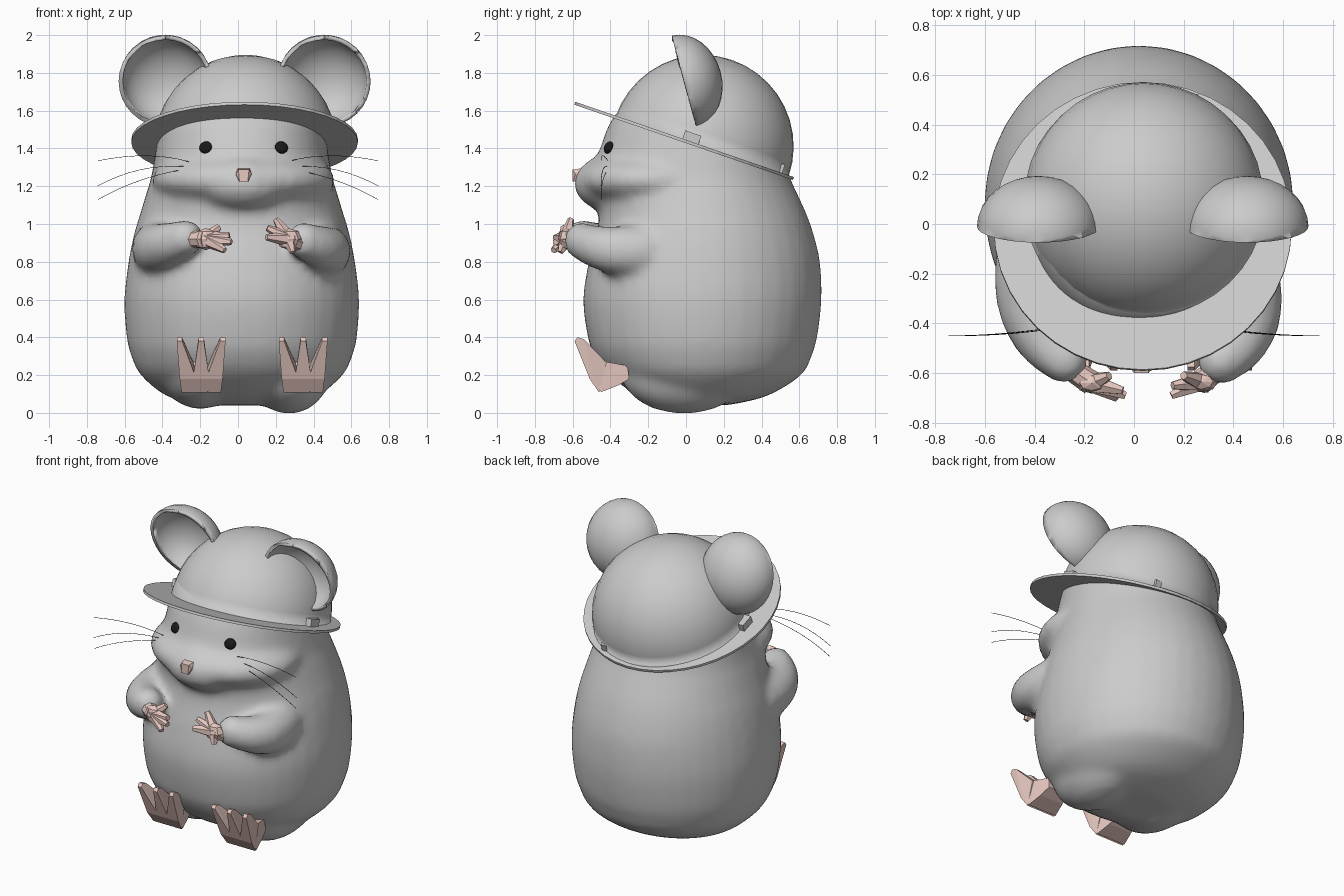
import bpy, bmesh
from math import sin, cos, pi, radians
from mathutils import Vector, Matrix

if "Cube" in bpy.data.objects:
    bpy.data.objects.remove(bpy.data.objects["Cube"])

CX = 0.035  # symmetry plane of the figure


def material(name, col):
    m = bpy.data.materials.new(name)
    m.diffuse_color = (*col, 1)
    m.use_nodes = True
    m.node_tree.nodes["Principled BSDF"].inputs["Base Color"].default_value = m.diffuse_color
    return m


PINK = material("pink_skin", (0.8, 0.58, 0.53))
BLACK = material("black", (0.01, 0.01, 0.01))


def finish(name, bm, mat=None, smooth=True):
    bmesh.ops.recalc_face_normals(bm, faces=bm.faces)
    me = bpy.data.meshes.new(name)
    for f in bm.faces:
        f.smooth = smooth
    bm.to_mesh(me)
    bm.free()
    ob = bpy.data.objects.new(name, me)
    bpy.context.collection.objects.link(ob)
    if mat:
        me.materials.append(mat)
    return ob


def ball(bm, c, r, seg=24, rot=Matrix()):
    m = Matrix.Translation(c) @ rot @ Matrix.Diagonal((*r, 1))
    return bmesh.ops.create_uvsphere(bm, u_segments=seg, v_segments=max(4, seg // 2), radius=1, matrix=m)


def limb(bm, a, b, ra, rb, seg=6):
    a, b = Vector(a), Vector(b)
    m = Matrix.Translation((a + b) / 2) @ (b - a).to_track_quat('Z', 'Y').to_matrix().to_4x4()
    bmesh.ops.create_cone(bm, cap_ends=True, segments=seg, radius1=ra, radius2=rb,
                          depth=(b - a).length, matrix=m)


def hull(bm, pts):
    vs = [bm.verts.new(p) for p in pts]
    bmesh.ops.convex_hull(bm, input=vs)


def box(name, c, size, rot=Matrix()):
    bm = bmesh.new()
    bmesh.ops.create_cube(bm, size=1, matrix=Matrix.Translation(c) @ rot @ Matrix.Diagonal((*size, 1)))
    return finish(name, bm, smooth=False)


# body and head: stacked rings (z, half width, front y, back y), smoothly interpolated
RINGS = [(0.04, .22, -.10, .22), (.09, .40, -.25, .43), (.2, .535, -.41, .61), (.3, .585, -.485, .665),
         (.4, .61, -.52, .695), (.6, .622, -.545, .718), (.8, .60, -.515, .71), (.95, .57, -.475, .675),
         (1.05, .54, -.46, .64), (1.15, .51, -.48, .595), (1.25, .48, -.51, .55), (1.4, .455, -.455, .51),
         (1.5, .44, -.42, .49), (1.58, .42, -.375, .46), (1.65, .37, -.29, .41), (1.78, .25, -.1, .28)]
N = 36


def dense(rows, k=4):
    out = []
    for i in range(len(rows) - 1):
        p = [rows[max(0, min(len(rows) - 1, i + d))] for d in (-1, 0, 1, 2)]
        for j in range(k):
            t = j / k
            out.append([.5 * (2 * b + (c - a) * t + (2 * a - 5 * b + 4 * c - d) * t * t
                              + (3 * b - a - 3 * c + d) * t ** 3) for a, b, c, d in zip(*p)])
    return out + [rows[-1]]


bm = bmesh.new()
loops = []
for z, rx, yf, yb in dense(RINGS):
    yc = 0.08
    lp = []
    for i in range(N):
        a = 2 * pi * i / N
        c, s = cos(a), sin(a)
        if s < 0:  # the front is slightly squarer than the back
            c, s = (abs(c) ** .93 * (1 if c > 0 else -1), -abs(s) ** .93)
        lp.append(bm.verts.new((0.02 + rx * c, yc + ((yb - yc) if s > 0 else (yc - yf)) * s, z)))
    loops.append(lp)
for p, q in zip(loops, loops[1:]):
    for i in range(N):
        bm.faces.new((p[i], p[(i + 1) % N], q[(i + 1) % N], q[i]))
bm.faces.new(loops[0])
bm.faces.new(loops[-1])
# broad snout with cheeks, haunches
ball(bm, (0.03, -.16, 1.235), (.485, .415, .17), 32)
ball(bm, (0.03, -.36, 1.215), (.26, .235, .16))
ball(bm, (-.2, -.03, .24), (.22, .34, .22))
ball(bm, (.27, -.01, .22), (.22, .34, .225))
# arms melt into the body
ARMS = [((-.41, -.16, .87), (-.46, -.42, .86), (-.28, -.545, .925)),
        ((.42, -.16, .86), (.54, -.42, .84), (.35, -.55, .91))]
for p0, p1, p2 in ARMS:
    p0, p1, p2 = map(Vector, (p0, p1, p2))
    for i in range(9):
        t = i / 8
        c = p0 * (1 - t) ** 2 + p1 * 2 * t * (1 - t) + p2 * t * t
        r = .155 - .055 * t
        ball(bm, c, (r, r, r), 16)
body = finish("body", bm)
rm = body.modifiers.new("blend", 'REMESH')
rm.mode = 'VOXEL'
rm.voxel_size = 0.025
rm.use_smooth_shade = True
sm = body.modifiers.new("soften", 'SMOOTH')
sm.factor = 0.5
sm.iterations = 9

# hat: tilted crown and brim
TILT = Matrix.Rotation(radians(-19), 4, 'X')
bm = bmesh.new()
ball(bm, (0, 0, 0), (.485, .485, .485), 40)
bmesh.ops.bisect_plane(bm, geom=bm.verts[:] + bm.edges[:] + bm.faces[:], plane_co=(0, 0, 0),
                       plane_no=(0, 0, 1), clear_inner=True)
bm.transform(Matrix.Translation((CX + .005, .085, 1.41)) @ TILT)
finish("hat_crown", bm)
bm = bmesh.new()
bmesh.ops.create_cone(bm, cap_ends=True, segments=40, radius1=.6, radius2=.6, depth=.016,
                      matrix=Matrix.Translation((CX, -.01, 1.44)) @ TILT @ Matrix.Diagonal((1, 1.02, 1, 1)))
finish("hat_brim", bm, smooth=False)

# ears: open cups facing forward, with clips on the brim
for s, side in ((-1, "left"), (1, "right")):
    bm = bmesh.new()
    ball(bm, (0, 0, 0), (.247, .2, .25), 32)
    bmesh.ops.bisect_plane(bm, geom=bm.verts[:] + bm.edges[:] + bm.faces[:], plane_co=(0, 0, 0),
                           plane_no=(0, 1, 0), clear_inner=True)
    bm.transform(Matrix.Translation((CX + s * .42, -.01, 1.755)) @ Matrix.Rotation(radians(15), 4, 'X'))
    ear = finish(side + "_ear", bm)
    so = ear.modifiers.new("thickness", 'SOLIDIFY')
    so.thickness = .022
    so.offset = -1
    box(side + "_ear_clip", (CX + s * .475, .03, 1.455), (.07, .09, .055), TILT)
box("back_clip", (.24, .5, 1.29), (.04, .03, .06), TILT)

# eyes and nose
for s in (-1, 1):
    bm = bmesh.new()
    ball(bm, (.03 + s * .2, -.41, 1.405), (.036, .022, .034), 16,
         Matrix.Rotation(s * radians(20), 4, 'Z') @ Matrix.Rotation(radians(-25), 4, 'X'))
    finish("eye", bm, BLACK)
bm = bmesh.new()
hull(bm, [(.03 + x * s, y, z) for s in (-1, 1) for x, y, z in
          ((.032, -.55, 1.295), (.028, -.60, 1.288), (.042, -.585, 1.265), (.022, -.60, 1.225), (.03, -.53, 1.222))])
finish("nose", bm, PINK, False)

# whiskers
W = [((.26, 1.33), (.47, 1.39), (.74, 1.335)), ((.28, 1.305), (.53, 1.32), (.745, 1.2)),
     ((.28, 1.29), (.53, 1.25), (.74, 1.13))]
for s in (-1, 1):
    cu = bpy.data.curves.new("whiskers", 'CURVE')
    cu.dimensions = '3D'
    cu.bevel_depth = .0014
    cu.bevel_resolution = 1
    for a, b, c in W:
        sp = cu.splines.new('POLY')
        sp.points.add(8)
        for i, p in enumerate(sp.points):
            t = i / 8
            k = ((1 - t) ** 2, 2 * t * (1 - t), t * t)
            x, z = (sum(w * q[j] for w, q in zip(k, (a, b, c))) for j in (0, 1))
            p.co = (s * x, -.41 * k[0] - .45 * k[1] - .45 * k[2], z, 1)
    ob = bpy.data.objects.new("whiskers", cu)
    bpy.context.collection.objects.link(ob)
    cu.materials.append(BLACK)

# hands: palm plus tapered fingers (palm, wrist, finger tips)
HANDS = [("left_hand", (-.17, -.64, .92), (-.26, -.58, .92),
          [(-.045, -.67, .94), (-.035, -.69, .905), (-.07, -.70, .86), (-.10, -.61, .985)]),
         ("right_hand", (.27, -.635, .92), (.34, -.58, .89),
          [(.20, -.61, 1.025), (.155, -.65, .98), (.15, -.69, .93), (.29, -.665, .85)])]
for name, palm, wrist, tips in HANDS:
    bm = bmesh.new()
    ball(bm, palm, (.068, .042, .058), 8)
    limb(bm, wrist, palm, .045, .05, 8)
    for t in tips:
        limb(bm, palm, t, .042, .017)
    finish(name, bm, PINK, False)

# feet: wedge sole with narrow heel and three upturned toes (half width, y, z)
SOLE = [(.105, -.45, .11), (.085, -.36, .145), (.07, -.30, .18), (.065, -.31, .25), (.09, -.42, .27), (.108, -.49, .19)]
for name, x0 in (("left_foot", -.195), ("right_foot", .345)):
    bm = bmesh.new()
    hull(bm, [(x0 + s * w, y, z) for s in (-1, 1) for w, y, z in SOLE])
    for k in (-1, 0, 1):
        hull(bm, [(x0 + k * .07 + s * w, y, z) for s in (-1, 1) for w, y, z in
                  ((.034, -.46, .108), (.044, -.51, .18), (.03, -.42, .265))] +
             [(x0 + k * .115 + s * .014, y, z) for s in (-1, 1) for y, z in ((-.59, .38), (-.575, .40), (-.54, .39))])
    finish(name, bm, PINK, False)
